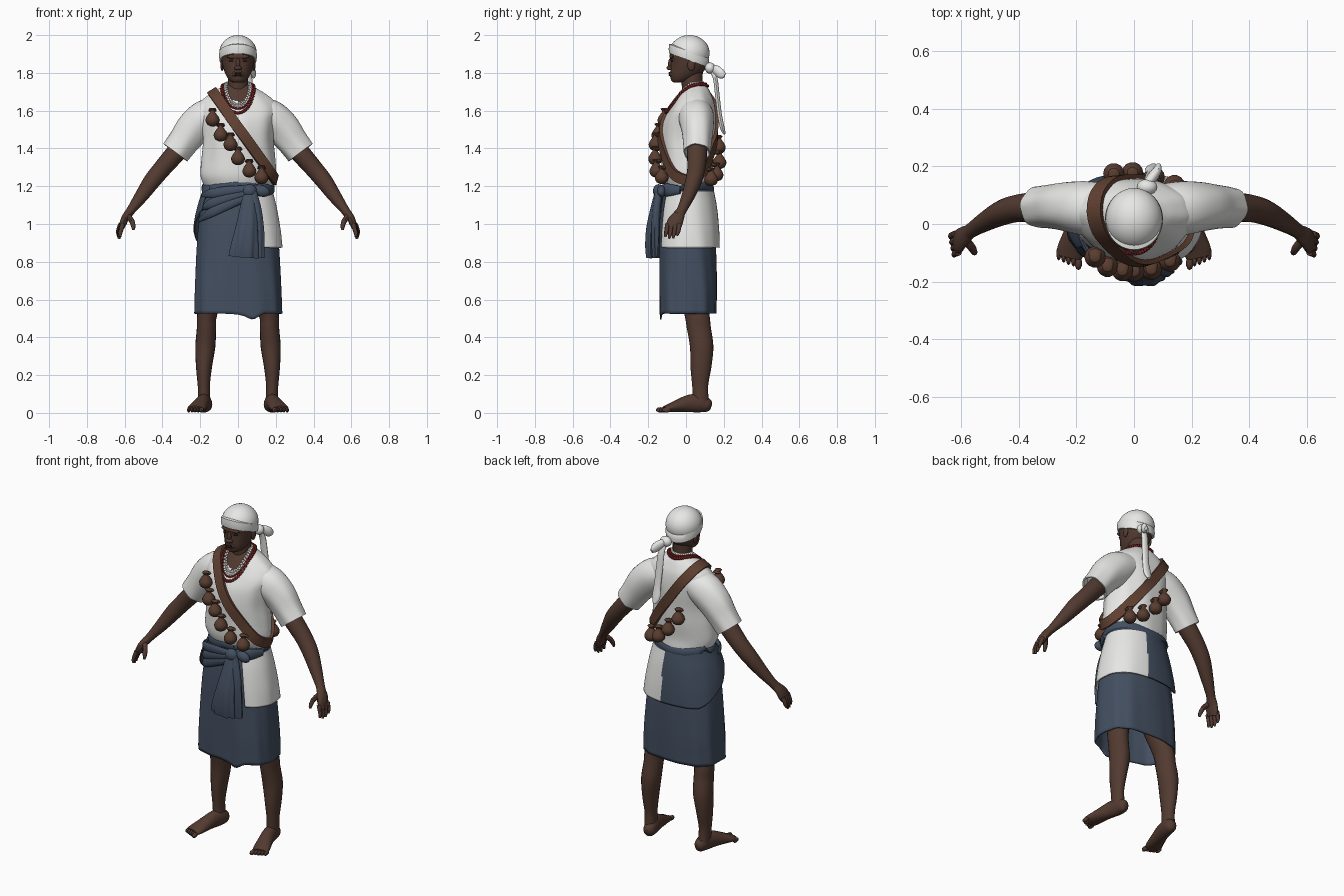
import bpy, bmesh, math
from mathutils import Vector, Matrix
from mathutils.bvhtree import BVHTree

if "Cube" in bpy.data.objects:
    bpy.data.objects.remove(bpy.data.objects["Cube"])

def material(name, rgb):
    m = bpy.data.materials.new(name)
    m.diffuse_color = (*rgb, 1)
    m.use_nodes = True
    m.node_tree.nodes["Principled BSDF"].inputs["Base Color"].default_value = m.diffuse_color
    return m

SKIN = material("dark_skin", (0.085, 0.043, 0.030))
WHITE = material("white_cloth", (0.80, 0.80, 0.79))
BLUE = material("slate_blue_cloth", (0.056, 0.078, 0.118))
LEATHER = material("brown_leather", (0.115, 0.050, 0.030))
GOURD = material("gourd_brown", (0.100, 0.047, 0.029))
RED = material("red_beads", (0.18, 0.014, 0.014))
DARK = material("dark_brown", (0.040, 0.021, 0.016))
X, Y, Z = Vector((1, 0, 0)), Vector((0, 1, 0)), Vector((0, 0, 1))

def finish(name, bm, *mats):
    bmesh.ops.recalc_face_normals(bm, faces=bm.faces)
    me = bpy.data.meshes.new(name)
    bm.to_mesh(me)
    bm.free()
    for m in mats:
        me.materials.append(m)
    for p in me.polygons:
        p.use_smooth = True
    me.set_sharp_from_angle(angle=math.radians(45))
    ob = bpy.data.objects.new(name, me)
    bpy.context.collection.objects.link(ob)
    return ob

def spline(keys, sub):
    """Smooth curve through tuples of any length."""
    out = []
    for i in range(len(keys) - 1):
        a, b, c, d = keys[max(i - 1, 0)], keys[i], keys[i + 1], keys[min(i + 2, len(keys) - 1)]
        for k in range(sub):
            t = k / sub
            out.append([0.5 * (2*q + (r-p)*t + (2*p-5*q+4*r-s)*t*t + (3*q-p-3*r+s)*t**3)
                        for p, q, r, s in zip(a, b, c, d)])
    return out + [list(keys[-1])]

def tube(name, keys, mat, ref=X, n=20, sub=4, flat=False, lip=0, fold=None, bm=None):
    """Skin elliptical rings (x, y, z, a, b) along a path."""
    own = bm is None
    bm = bm or bmesh.new()
    ks = spline(keys, sub)
    ps = [Vector(k[:3]) for k in ks]
    rings = []
    for i, k in enumerate(ks):
        t = Z if flat else (ps[min(i+1, len(ps)-1)] - ps[max(i-1, 0)]).normalized()
        u = (ref - t * ref.dot(t)).normalized()
        rings.append((ps[i], u, t.cross(u), k[3], k[4]))
    if lip:
        p, u, w, a, b = rings[-1]
        back = (ps[-2] - ps[-1]).normalized() * lip
        rings += [(p, u, w, a*.9, b*.9), (p + back, u, w, a*.8, b*.8)]
    loops = []
    for j, (p, u, w, a, b) in enumerate(rings):
        loop = []
        for i in range(n):
            g = 2 * math.pi * i / n
            f = 1 + (fold(g, j / len(rings)) if fold else 0)
            loop.append(bm.verts.new(p + (u*a*math.cos(g) + w*b*math.sin(g)) * f))
        loops.append(loop)
    for A, B in zip(loops, loops[1:]):
        for i in range(n):
            bm.faces.new((A[i], A[(i+1) % n], B[(i+1) % n], B[i]))
    bm.faces.new(loops[0])
    bm.faces.new(loops[-1])
    return finish(name, bm, mat) if own else None

def ball(bm, c, r, rot=None, n=16):
    m = Matrix.Translation(c) @ (rot or Matrix()) @ Matrix.Diagonal((*r, 1))
    bmesh.ops.create_uvsphere(bm, u_segments=n, v_segments=max(n*2//3, 5), radius=1, matrix=m)

def column(rows):
    return [(0, cy, z, a, b) for z, cy, a, b in rows]

# Shirt body, with skin showing inside the neckline
shirt = tube("shirt_body", column([
    (1.16, .02, .165, .115), (1.20, .015, .18, .125), (1.26, .005, .2, .132), (1.35, .008, .195, .138),
    (1.45, .01, .187, .142), (1.54, .02, .2, .138), (1.60, .033, .215, .124), (1.65, .044, .193, .105),
    (1.69, .048, .145, .085), (1.72, .05, .095, .067), (1.742, .046, .06, .054)]), WHITE, n=64, sub=6,
    flat=True, fold=lambda g, t: .014 * math.sin(9*g + 5*t) * math.sin(math.pi * t))
shirt.data.materials.append(SKIN)
for p in shirt.data.polygons:
    c = p.center
    if c.z > 1.6 and (c.x / .066)**2 + ((c.y - .01) / .075)**2 < 1:
        p.material_index = 1
bvh = BVHTree.FromPolygons([v.co for v in shirt.data.vertices], [tuple(p.vertices) for p in shirt.data.polygons])

# Sleeves, arms, hands, legs and feet
for s, side in ((1, "left"), (-1, "right")):
    def m(keys):
        return [(s*k[0], *k[1:]) for k in keys]
    tube(side + "_sleeve", m([(.10, .05, 1.59, .09, .085), (.17, .055, 1.56, .093, .098),
         (.235, .06, 1.505, .084, .095), (.288, .06, 1.437, .075, .083), (.332, .058, 1.378, .071, .078)]),
         WHITE, ref=Y, n=36, lip=.03, fold=lambda g, t: .035 * math.sin(6*g + 4*t) * t)
    tube(side + "_arm", m([(.25, .06, 1.47, .055, .055), (.335, .058, 1.37, .053, .052), (.40, .055, 1.295, .048, .048),
         (.455, .04, 1.228, .044, .045), (.51, .012, 1.15, .035, .036), (.565, -.022, 1.075, .026, .024),
         (.587, -.04, 1.045, .029, .023)]), SKIN, ref=Y)
    bm = bmesh.new()
    tube("", m([(.572, -.028, 1.065, .026, .022), (.595, -.045, 1.035, .036, .021), (.608, -.06, 1.005, .042, .019),
         (.616, -.068, .98, .037, .014)]), SKIN, ref=Y, n=14, bm=bm)
    for i, length in enumerate((.06, .07, .068, .054)):
        y = -.098 + i * .021
        tube("", m([(.609 + .004*i, y, 1.0, .0125, .0125), (.622 + .004*i, y - .006, .995 - length*.6, .0115, .0115),
             (.624 + .004*i, y - .013, .992 - length, .006, .006)]), SKIN, ref=Y, n=8, sub=3, bm=bm)
    tube("", m([(.585, -.055, 1.045, .015, .015), (.562, -.083, 1.015, .014, .014), (.554, -.098, .985, .011, .011),
         (.554, -.102, .968, .006, .006)]), SKIN, ref=Y, n=8, sub=3, bm=bm)
    finish(side + "_hand", bm, SKIN)
    tube(side + "_leg", m([(.178, .08, .05, .033, .042), (.181, .075, .14, .032, .042), (.18, .079, .24, .042, .055),
         (.173, .083, .35, .053, .062), (.167, .068, .45, .051, .064), (.163, .058, .52, .053, .066),
         (.12, .02, .72, .075, .075), (.09, .015, .95, .08, .08)]), SKIN, flat=True)
    bm = bmesh.new()
    tube("", m([(.166, .132, .035, .016, .022), (.169, .115, .04, .032, .036), (.175, .075, .05, .037, .048),
         (.187, .02, .05, .038, .047), (.205, -.045, .036, .044, .033), (.219, -.09, .025, .048, .022),
         (.225, -.115, .02, .043, .016)]), SKIN, n=18, bm=bm)
    for i in range(5):
        ball(bm, (s * (.193 + .017*i), -.136 + .0085*i + (.004 if i == 1 else 0), .016),
             (.013 if i == 0 else .009, .024, .014), n=10)
    finish(side + "_foot", bm, SKIN)

# Neck and head with face details
tube("neck", column([(1.6, .04, .06, .056), (1.68, .038, .056, .056), (1.74, .032, .054, .055), (1.82, .03, .055, .06)]),
     SKIN, flat=True)
tube("head", column([(1.748, -.04, .022, .022), (1.758, -.03, .042, .047), (1.785, -.008, .062, .076),
     (1.82, .01, .076, .092), (1.86, .016, .086, .097), (1.9, .018, .09, .104), (1.95, .02, .08, .09)]),
     SKIN, n=28, flat=True)
bm = bmesh.new()
ball(bm, (0, -.086, 1.826), (.020, .017, .012))
ball(bm, (0, -.08, 1.848), (.011, .015, .030))
ball(bm, (0, -.073, 1.886), (.060, .014, .014))
ball(bm, (0, -.074, 1.793), (.032, .014, .02))
for s in (1, -1):
    ball(bm, (s*.013, -.083, 1.823), (.010, .011, .009), n=10)
    ball(bm, (s*.084, .028, 1.842), (.009, .02, .032))
finish("nose_brow_mouth_and_ears", bm, SKIN)
bm = bmesh.new()
for z in (1.789, 1.799):
    ball(bm, (0, -.083, z), (.022, .009, .006))
for s in (1, -1):
    ball(bm, (s*.034, -.072, 1.864), (.015, .006, .005), n=10)
finish("lips_and_eyes", bm, DARK)

# Head wrap: cut dome, rolled rim, knot and tails
bm = bmesh.new()
ball(bm, (0, .018, 1.905), (.099, .107, .095), n=32)
bmesh.ops.bisect_plane(bm, geom=bm.verts[:] + bm.edges[:] + bm.faces[:], plane_co=(0, .018, 1.868),
                       plane_no=Vector((0, .36, 1)).normalized(), clear_inner=True)
finish("head_wrap_dome", bm, WHITE)
bm = bmesh.new()
N = 40
for k in range(N):
    g = 2 * math.pi * k / N
    for dr, dz in ((-.012, -.022), (.001, -.022), (.004, 0), (.001, .026), (-.014, .034)):
        y = (.104 + dr) * math.sin(g)
        bm.verts.new(((.097 + dr) * math.cos(g), .016 + y, 1.888 - .36*y + dz))
bm.verts.ensure_lookup_table()
for k in range(N):
    for i in range(5):
        bm.faces.new([bm.verts[q] for q in (k*5+i, k*5+(i+1) % 5, (k+1) % N*5+(i+1) % 5, (k+1) % N*5+i)])
finish("head_wrap_band", bm, WHITE)
bm = bmesh.new()
ball(bm, (.045, .128, 1.825), (.036, .028, .03))
tube("", [(.04, .13, 1.825, .018, .014), (.062, .16, 1.815, .026, .018), (.08, .185, 1.795, .026, .016),
     (.086, .205, 1.785, .014, .008)], WHITE, ref=Z, n=12, bm=bm)
tube("", [(.045, .135, 1.815, .014, .012), (.055, .155, 1.77, .02, .012), (.06, .166, 1.68, .022, .012),
     (.065, .178, 1.58, .022, .012), (.065, .192, 1.51, .026, .012), (.068, .205, 1.475, .01, .006)], WHITE, n=12, bm=bm)
finish("head_wrap_knot_and_tails", bm, WHITE)

# Draped bead necklaces
for name, mat, a, b, cy, r, count in (("red_necklace", RED, .086, .108, .006, .0085, 58),
                                      ("red_inner_necklace", RED, .078, .097, .008, .0075, 52),
                                      ("white_necklace", WHITE, .068, .088, .002, .0075, 44),
                                      ("white_inner_necklace", WHITE, .060, .077, .002, .0065, 44)):
    bm = bmesh.new()
    for i in range(count):
        g = 2 * math.pi * i / count
        p = Vector((a * math.cos(g), cy + b * math.sin(g), 2))
        hit = bvh.ray_cast(p, -Z)[0]
        ball(bm, (p.x, p.y, (hit.z if hit else 1.6) + r*.7), (r, r, r), n=8)
    finish(name, bm, mat)

# Shoulder strap lying flat round the shirt along a slanted loop
centre, u = Vector((.02, .02, 1.482)), Vector((.30, 0, -.425)).normalized()
N, bm = 72, bmesh.new()
hits = []
for i in range(N):
    g = 2 * math.pi * i / N
    hits.append(bvh.ray_cast(centre, u * math.cos(g) + Y * math.sin(g))[:2])
for i in range(N):
    p = hits[i][0]
    t = (hits[(i+1) % N][0] - hits[i-1][0]).normalized()
    nor = sum((hits[(i+k) % N][1] for k in range(-3, 4)), Vector()).normalized()
    w = t.cross(nor).normalized() * .028
    for off, side in ((-.006, -1), (.015, -1), (.015, 1), (-.006, 1)):
        bm.verts.new(p + nor * off + w * side)
bm.verts.ensure_lookup_table()
for i in range(N):
    for k in range(4):
        bm.faces.new([bm.verts[q] for q in (i*4+k, i*4+(k+1) % 4, (i+1) % N*4+(k+1) % 4, (i+1) % N*4+k)])
finish("shoulder_strap", bm, LEATHER)

# Small gourds hanging from the strap, front and back
front = [(-.135, 1.555), (-.092, 1.475), (-.04, 1.425), (.0, 1.35), (.06, 1.285), (.125, 1.25)]
rear = [(-.07, 1.41), (-.005, 1.33), (.07, 1.265), (.14, 1.24)]
bm = bmesh.new()
for f, spots in ((-1, front), (1, rear)):
    for x, z in spots:
        hit = bvh.ray_cast(Vector((x, f, z)), Vector((0, -f, 0)))[0]
        y = hit.y + f * .034
        tube("", [(x, y, z + h, r, r) for h, r in ((-.038, .008), (-.028, .028), (-.003, .037), (.022, .025),
             (.038, .013), (.046, .014), (.055, .02), (.06, .011))], GOURD, n=14, sub=3, flat=True, bm=bm)
        ball(bm, (x, y - f*.012, z + .046), (.024, .018, .01), n=10)
finish("hanging_gourds", bm, GOURD)

# Long skirt and shorter overskirt as open curved sheets, boxier towards the hem
def sheet(name, rows, g0, g1, hem, n, fold):
    bm, ks = bmesh.new(), spline(rows, 6)
    top, low = ks[-1][0], ks[0][0]
    cols = []
    for i in range(n + 1):
        deg = g0 + (g1 - g0) * i / n
        g, col = math.radians(deg), []
        c, s = math.cos(g), math.sin(g)
        for z, cy, a, b in ks:
            h = top - (top - z) * (top - hem(deg)) / (top - low)
            e = 1 - .3 * min(max((1.15 - h) / .5, 0), 1)
            f = 1 + fold * math.sin(g * 11 + z * 4) * (top - z)
            col.append(bm.verts.new((a*f * math.copysign(abs(c)**e, c), cy + b*f * math.copysign(abs(s)**e, s), h)))
        cols.append(col)
    for A, B in zip(cols, cols[1:]):
        for k in range(len(ks) - 1):
            bm.faces.new((A[k], B[k], B[k+1], A[k+1]))
    bmesh.ops.remove_doubles(bm, verts=bm.verts, dist=1e-5)
    ob = finish(name, bm, BLUE, WHITE)
    mod = ob.modifiers.new("cloth_thickness", "SOLIDIFY")
    mod.thickness = .008
    return ob

sheet("long_skirt", [(.525, .01, .232, .15), (.7, .01, .226, .152), (.87, .008, .218, .15), (1.0, .006, .208, .145),
      (1.12, .008, .19, .135), (1.215, .015, .172, .118)], -270, 90,
      lambda d: .525 - .03 * math.exp(-((d + 78) / 9)**2), 96, .02)
over = sheet("overskirt", [(.875, .012, .236, .166), (.97, .012, .226, .163), (1.08, .012, .207, .153),
             (1.16, .013, .188, .138), (1.215, .015, .176, .122)], -58, 215,
             lambda d: .875 if d < 135 else .875 + .2 * ((d - 135) / 80)**1.3, 90, .015)
for p in over.data.polygons:
    c = p.center
    if c.z < 1.17 and -62 < math.degrees(math.atan2(c.y / .16, c.x / .23)) < 80:
        p.material_index = 1

# Rolled waist and diagonal folds gathered to the front knot
bm = bmesh.new()
roll = [(.18 * math.cos(g), .015 + .124 * math.sin(g), 1.195 + .012 * math.sin(3*g), .010, .024)
        for g in (2 * math.pi * i / 16 - 1.3 for i in range(17))]
tube("", roll, BLUE, ref=Vector((.01, .02, 0)) + Z*.001, n=10, bm=bm)
for z0, z1 in ((1.02, 1.14), (1.08, 1.165), (1.15, 1.185)):
    tube("", [(-.203 + .1*(z0 - 1.02), -.03, z0, .01, .008), (-.15, -.105, z0 + (z1 - z0)*.3, .024, .010),
         (-.05, -.140, z0 + (z1 - z0)*.7, .026, .012), (.05, -.15, z1, .018, .014)], BLUE, ref=Z, n=10, bm=bm)
tube("", [(.185, -.03, 1.18, .02, .01), (.14, -.10, 1.18, .034, .014), (.06, -.14, 1.18, .022, .018)],
     BLUE, ref=Z, n=10, bm=bm)
finish("waist_roll_and_folds", bm, BLUE)
bm = bmesh.new()
ball(bm, (.06, -.145, 1.175), (.04, .03, .036))
ball(bm, (.125, -.13, 1.175), (.045, .024, .03), Matrix.Rotation(.3, 4, "Y"))
finish("waist_knot", bm, BLUE)

# Pleated cloth tails hanging from the knot
pleat = lambda g, t: .13 * math.sin(7 * g) * t
tube("hanging_cloth_wide", [(.06, -.145, 1.17, .03, .02), (.055, -.163, 1.08, .045, .026), (.045, -.18, .97, .058, .032),
     (.035, -.184, .88, .07, .032), (.03, -.18, .825, .074, .03)], BLUE, n=42, lip=.02, fold=pleat)
tube("hanging_cloth_narrow", [(.075, -.145, 1.17, .025, .02), (.095, -.158, 1.06, .032, .022),
     (.103, -.162, .93, .036, .022), (.103, -.16, .82, .034, .018)], BLUE, n=35, lip=.02, fold=pleat)
